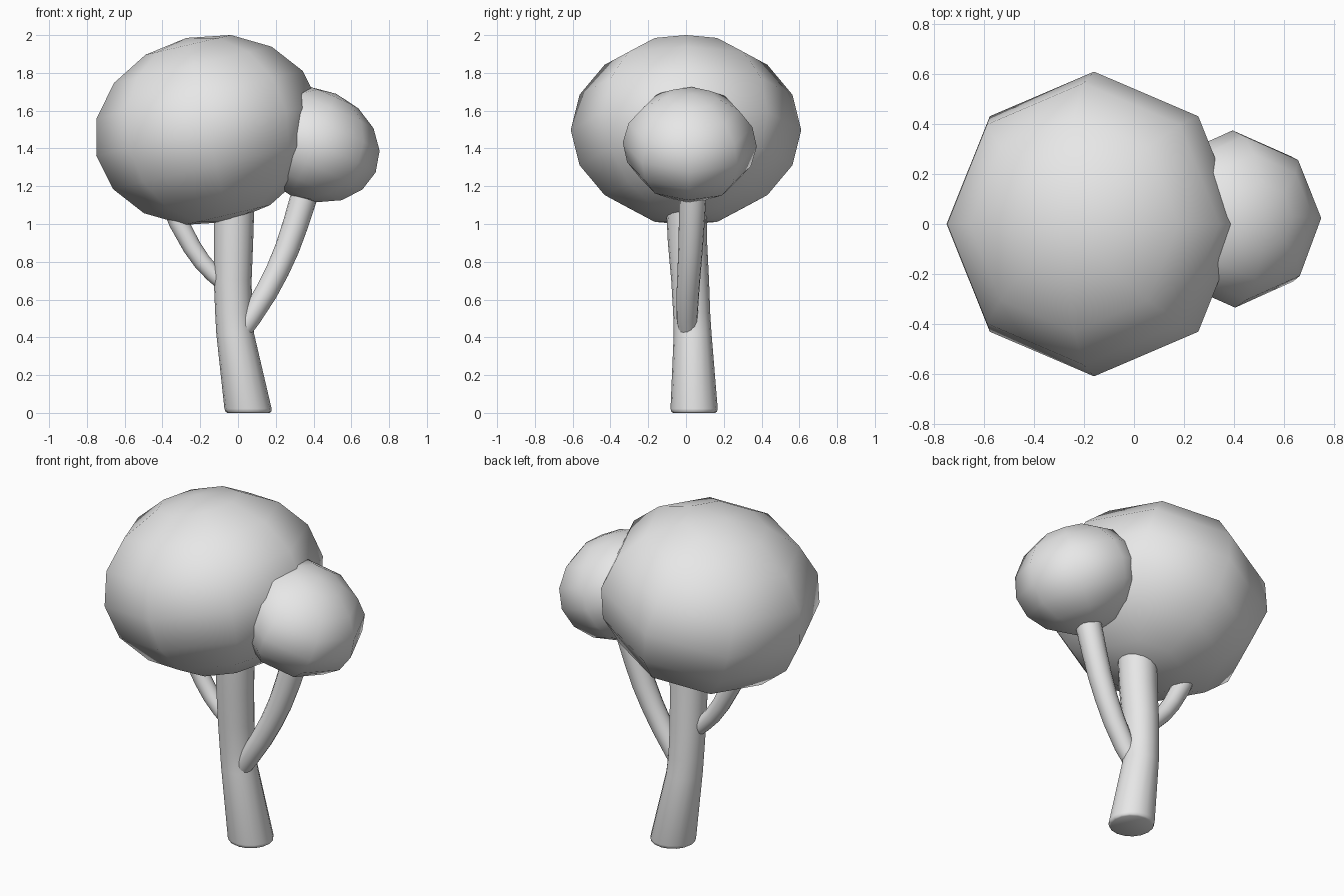
import bpy, bmesh, math
from mathutils import Vector

cube = bpy.data.objects.get("Cube")
if cube:
    bpy.data.objects.remove(cube, do_unlink=True)

grey = bpy.data.materials.new("plain grey")
grey.use_nodes = True
colour = (0.8, 0.8, 0.8, 1)
grey.diffuse_color = colour
grey.node_tree.nodes["Principled BSDF"].inputs["Base Color"].default_value = colour


def limb(name, path, sides=16, level=False):
    """Loft round rings along (x, y, z, radius) points; level keeps rings horizontal."""
    bm = bmesh.new()
    pts = [Vector(p[:3]) for p in path]
    rings = []
    for i, p in enumerate(path):
        along = pts[min(i + 1, len(pts) - 1)] - pts[max(i - 1, 0)]
        axis = Vector((0, 0, 1)) if level else along.normalized()
        u = Vector((0, 1, 0)).cross(axis).normalized()
        v = axis.cross(u)
        turn = [math.tau * k / sides for k in range(sides)]
        rings.append([bm.verts.new(pts[i] + p[3] * (u * math.cos(a) + v * math.sin(a)))
                      for a in turn])
    for low, high in zip(rings, rings[1:]):
        for k in range(sides):
            n = (k + 1) % sides
            bm.faces.new((low[k], low[n], high[n], high[k]))
    bm.faces.new(rings[0][::-1])
    bm.faces.new(rings[-1])
    bmesh.ops.recalc_face_normals(bm, faces=bm.faces)
    mesh = bpy.data.meshes.new(name)
    bm.to_mesh(mesh)
    bm.free()
    ob = bpy.data.objects.new(name, mesh)
    bpy.context.collection.objects.link(ob)
    mesh.materials.append(grey)
    bpy.ops.object.select_all(action="DESELECT")
    ob.select_set(True)
    bpy.context.view_layer.objects.active = ob
    bpy.ops.object.shade_smooth_by_angle(angle=math.radians(50))


def foliage(name, centre, radii, tilt):
    """Coarse, smooth-shaded ellipsoid leaning by tilt degrees."""
    bpy.ops.mesh.primitive_uv_sphere_add(
        segments=8, ring_count=8, radius=1, location=centre,
        rotation=[math.radians(a) for a in tilt])
    ob = bpy.context.object
    ob.name = name
    ob.scale = radii
    ob.data.materials.append(grey)
    bpy.ops.object.shade_smooth()


# Trunk with a softened foot
limb("trunk", [(0.055, 0.043, 0, 0.112), (0.055, 0.043, 0.006, 0.121),
               (0.053, 0.043, 0.022, 0.125), (-0.015, 0.035, 0.42, 0.1),
               (-0.023, 0.03, 0.53, 0.098), (-0.028, 0.022, 0.7, 0.1),
               (-0.024, 0.008, 0.9, 0.104), (-0.02, 0, 1.15, 0.108)], level=True)

# Branches
limb("left_branch", [(0.01, 0.01, 0.42, 0.05), (0.07, 0.005, 0.51, 0.056),
                     (0.15, 0.01, 0.64, 0.06), (0.21, 0.017, 0.755, 0.062),
                     (0.26, 0.024, 0.87, 0.065), (0.305, 0.03, 1.0, 0.068),
                     (0.345, 0.035, 1.13, 0.071), (0.39, 0.035, 1.3, 0.072)])
limb("right_branch", [(-0.06, 0.02, 0.67, 0.04), (-0.13, 0.02, 0.735, 0.045),
                      (-0.19, 0.02, 0.8, 0.047), (-0.245, 0.02, 0.88, 0.049),
                      (-0.315, 0.02, 1.01, 0.052), (-0.37, 0.02, 1.15, 0.054)])

# Foliage
foliage("main_foliage", (-0.16, 0, 1.498), (0.606, 0.61, 0.5), (0, -13, 0))
foliage("side_foliage", (0.4, 0.02, 1.42), (0.36, 0.355, 0.295), (-2, 24, 0))
